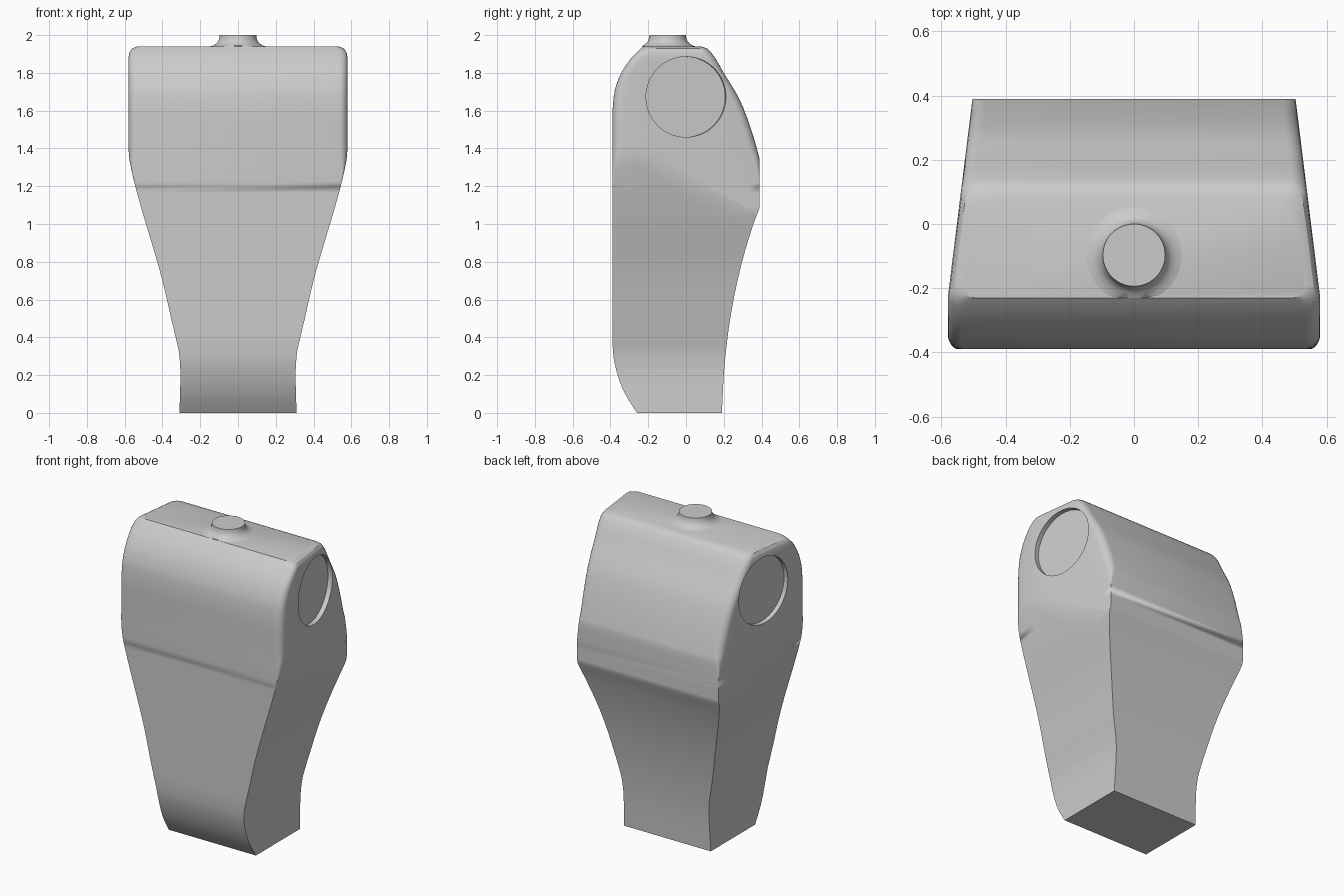
import bpy, bmesh, math
from mathutils import Matrix, Vector

if "Cube" in bpy.data.objects:
    bpy.data.objects.remove(bpy.data.objects["Cube"])

grey = bpy.data.materials.new("plain grey")
grey.use_nodes = True
COLOUR = (0.6, 0.6, 0.6, 1)
grey.diffuse_color = COLOUR
grey.node_tree.nodes["Principled BSDF"].inputs["Base Color"].default_value = COLOUR


def make_object(name, bm):
    bmesh.ops.remove_doubles(bm, verts=bm.verts, dist=0.0002)
    bmesh.ops.recalc_face_normals(bm, faces=bm.faces)
    mesh = bpy.data.meshes.new(name)
    bm.to_mesh(mesh)
    bm.free()
    mesh.materials.append(grey)
    obj = bpy.data.objects.new(name, mesh)
    bpy.context.collection.objects.link(obj)
    return obj


def shade(obj, degrees):
    bpy.ops.object.select_all(action="DESELECT")
    obj.select_set(True)
    bpy.context.view_layer.objects.active = obj
    bpy.ops.object.shade_smooth_by_angle(angle=math.radians(degrees))


def curve(points, z):
    """Smooth interpolation through (z, value) pairs without overshoot."""
    slopes = [(b[1] - a[1]) / (b[0] - a[0]) for a, b in zip(points, points[1:])]
    tangents = [slopes[0]]
    for s, t in zip(slopes, slopes[1:]):
        tangents.append(2 * s * t / (s + t) if s * t > 0 else 0)
    tangents.append(slopes[-1])
    for i, (a, b) in enumerate(zip(points, points[1:])):
        if z <= b[0] or i == len(slopes) - 1:
            h = b[0] - a[0]
            t = min(max((z - a[0]) / h, 0), 1)
            u = 1 - t
            return (u * u * (1 + 2 * t) * a[1] + t * t * (3 - 2 * t) * b[1]
                    + h * t * u * (u * tangents[i] - t * tangents[i + 1]))


# Body outlines by height
TOP = 1.94
FRONT = [(0, -.26), (.1, -.322), (.2, -.362), (.3, -.384), (.4, -.39), (1.56, -.39),
         (1.68, -.382), (1.77, -.357), (1.86, -.305), (TOP, -.23)]
BACK = [(0, .19), (.2, .2), (.4, .22), (.6, .252), (.8, .297), (1, .357), (1.08, .387),
        (1.09, .39), (1.34, .39), (1.35, .388), (1.5, .345), (1.65, .288), (1.8, .2),
        (1.9, .14), (1.93, .11), (TOP, .08)]
WIDTH = [(0, .31), (.2, .305), (.3, .31), (.4, .33), (.5, .354), (.6, .376), (.7, .4),
         (1.3, .567), (1.36, .577), (1.42, .58), (TOP, .58)]
ROUNDING = [(0, 0), (1.2, 0), (1.42, .045), (TOP, .045)]
TOP_INSET = [(0, 0), (1.89, 0), (1.915, .006), (1.93, .016), (TOP, .04)]
TAPER = 0.124
TAPER_START = -0.23


def half_ring(z):
    """Half cross-section, front to back: sides follow the taper, corners rounded."""
    front, back, width, r, inset = (curve(c, z) for c in (FRONT, BACK, WIDTH, ROUNDING, TOP_INSET))

    def side(y):
        return min(width, .58 - TAPER * (y - TAPER_START)) - inset

    kink = TAPER_START + (.58 - width) / TAPER
    kink = min(max(kink, front + r), back - r)
    arc = [math.pi / 2 * k / 5 for k in range(6)]
    ys = [(front + r * (1 - math.cos(a)), r * (1 - math.sin(a))) for a in reversed(arc)]
    ys = [(front + r * (1 - math.sin(a)), r * (1 - math.cos(a))) for a in reversed(arc)]
    ys += [(front + r + (kink - front - r) * k / 3, 0) for k in range(1, 4)]
    ys += [(kink + (back - r - kink) * k / 5, 0) for k in range(1, 5)]
    ys += [(back - r * (1 - math.sin(a)), r * (1 - math.cos(a))) for a in arc]
    return [Vector((side(y) - cut, y, z)) for y, cut in ys]


# Body, lofted from the cross-sections
heights = sorted({round(TOP * k / 60, 4) for k in range(61)} | {1.09, 1.35, 1.915, 1.93})
bm = bmesh.new()
rings = []
for z in heights:
    half = half_ring(z)
    mirrored = [Vector((-p.x, p.y, p.z)) for p in reversed(half)]
    rings.append([bm.verts.new(p) for p in half + mirrored])
count = len(rings[0])
for low, high in zip(rings, rings[1:]):
    for k in range(count):
        n = (k + 1) % count
        bm.faces.new((low[k], low[n], high[n], high[k]))
bm.faces.new(rings[0])
bm.faces.new(rings[-1])
body = make_object("body", bm)

# Round shallow recesses in both sides
DEPTH = 0.03
bm = bmesh.new()
for s in (1, -1):
    normal = Vector((s, TAPER, 0)).normalized()
    surface = Vector((s * (.58 + TAPER * TAPER_START), 0, 1.673))
    centre = surface + normal * (.1 - DEPTH)
    turn = normal.to_track_quat("Z", "Y").to_matrix().to_4x4()
    bmesh.ops.create_cone(bm, cap_ends=True, segments=64, radius1=.213, radius2=.213,
                          depth=.2, matrix=Matrix.Translation(centre) @ turn)
cutter = make_object("recess_cutter", bm)
cutter.hide_render = True
cut = body.modifiers.new("side_recesses", "BOOLEAN")
cut.object = cutter
cut.solver = "EXACT"
bpy.context.view_layer.objects.active = body
bpy.ops.object.modifier_apply(modifier=cut.name)
bpy.data.objects.remove(cutter)
shade(body, 24)

# Flared neck on the top
bm = bmesh.new()
profile = [(.155, 1.938), (.135, 1.944), (.118, 1.953), (.106, 1.966), (.099, 1.982),
           (.097, 2), (0, 2)]
verts = [bm.verts.new((r, 0, z)) for r, z in profile]
edges = [bm.edges.new(pair) for pair in zip(verts, verts[1:])]
bmesh.ops.spin(bm, geom=verts + edges, cent=(0, 0, 0), axis=(0, 0, 1),
               angle=math.tau, steps=48)
for v in bm.verts:
    v.co.y = max(v.co.y - .097, -.23)
neck = make_object("neck", bm)
shade(neck, 40)
